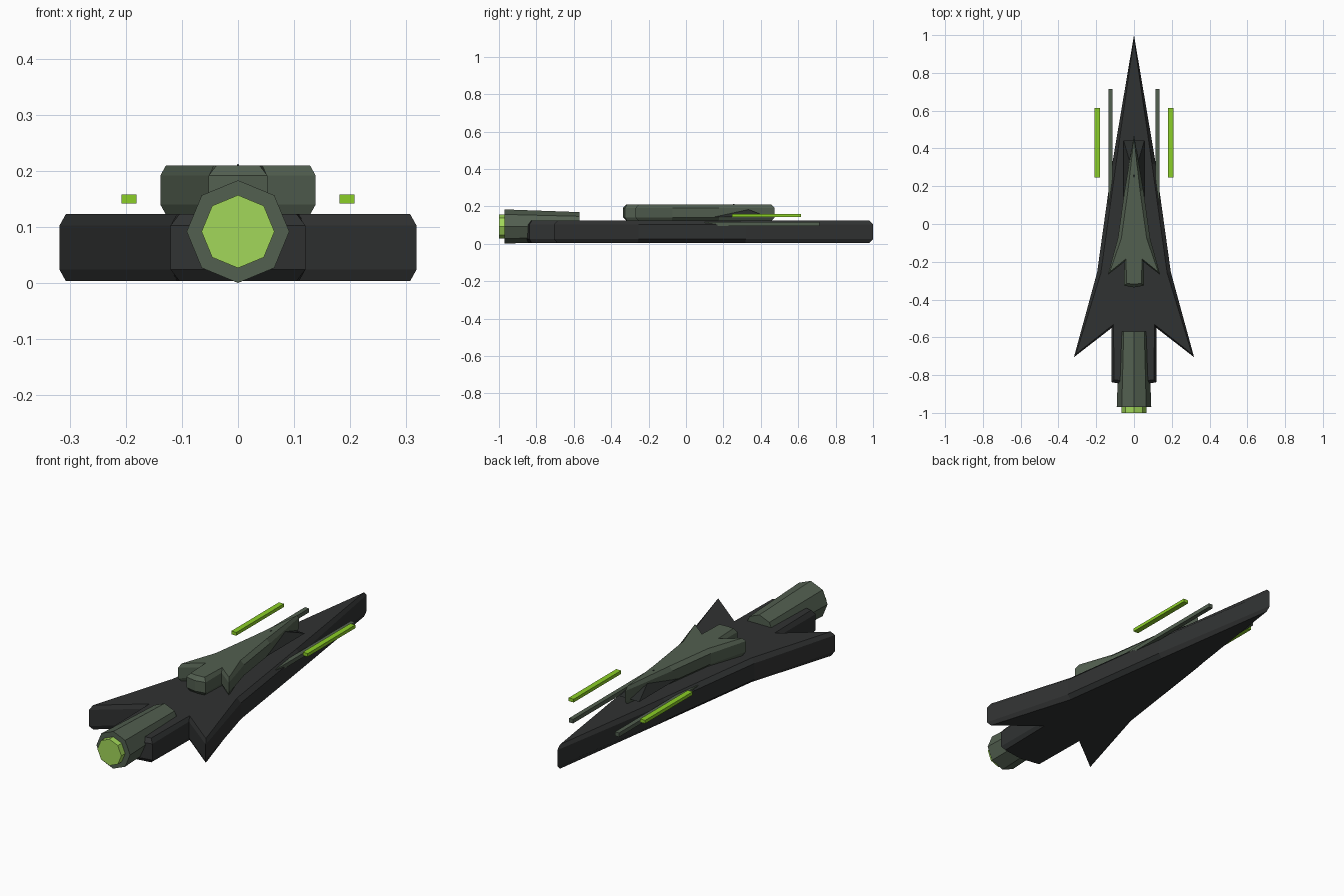
import bpy, bmesh, math
from mathutils import Vector, Matrix

if "Cube" in bpy.data.objects:
    bpy.data.objects.remove(bpy.data.objects["Cube"])


def material(name, rgb):
    m = bpy.data.materials.new(name)
    m.diffuse_color = (*rgb, 1)
    m.use_nodes = True
    m.node_tree.nodes["Principled BSDF"].inputs["Base Color"].default_value = m.diffuse_color
    return m


DARK = material("dark_armour", (0.03, 0.032, 0.032))
OLIVE = material("olive_plating", (0.085, 0.115, 0.08))
BLACK = material("dark_glass", (0.022, 0.025, 0.024))
LIME = material("lime_light", (0.26, 0.62, 0.02))
GLOW = material("engine_glow", (0.36, 0.68, 0.1))


def finish(name, bm, mat):
    bmesh.ops.recalc_face_normals(bm, faces=bm.faces)
    me = bpy.data.meshes.new(name)
    bm.to_mesh(me)
    bm.free()
    me.materials.append(mat)
    ob = bpy.data.objects.new(name, me)
    bpy.context.collection.objects.link(ob)
    return ob


def inset(pts, d):
    """Move each outline corner a fixed distance inward along its bisector."""
    out = []
    n = len(pts)
    for i, p in enumerate(pts):
        a = (p - pts[i - 1]).normalized()
        b = (pts[(i + 1) % n] - p).normalized()
        inward = Vector((a.y + b.y, -a.x - b.x)).normalized()
        out.append(p + inward * d)
    return out


def chamfered_plate(name, pts, z0, z1, c, mat):
    """Solid outline with chamfered top and bottom edges."""
    bm = bmesh.new()
    small = inset(pts, c)
    levels = [(small, z0), (pts, z0 + c), (pts, z1 - c), (small, z1)]
    rings = [[bm.verts.new((p.x, p.y, z)) for p in ring] for ring, z in levels]
    n = len(pts)
    for lo, hi in zip(rings, rings[1:]):
        for i in range(n):
            j = (i + 1) % n
            bm.faces.new((lo[i], lo[j], hi[j], hi[i]))
    caps = [bm.faces.new(rings[0]), bm.faces.new(rings[-1])]
    bmesh.ops.triangulate(bm, faces=caps)
    return finish(name, bm, mat)


def box(name, x, y, z, mat):
    bm = bmesh.new()
    size = [b - a for a, b in (x, y, z)]
    mid = [(a + b) / 2 for a, b in (x, y, z)]
    bmesh.ops.create_cube(bm, size=1, matrix=Matrix.Translation(mid) @ Matrix.Diagonal((*size, 1)))
    return finish(name, bm, mat)


def octagon_tube(name, r_back, r_front, y0, y1, z, mat):
    bm = bmesh.new()
    m = Matrix.Translation((0, (y0 + y1) / 2, z)) @ Matrix.Rotation(-math.pi / 2, 4, 'X')
    bmesh.ops.create_cone(bm, cap_ends=True, segments=8, radius1=r_back,
                          radius2=r_front, depth=y1 - y0, matrix=m)
    return finish(name, bm, mat)


# Dart outline, clockwise from the nose, mirrored for the left side
right = [(0.115, 0.32), (0.195, -0.255), (0.318, -0.705), (0.118, -0.55), (0.12, -0.837)]
outline = [(0, 1)] + right + [(0, -0.86)] + [(-x, y) for x, y in reversed(right)]
outline = [Vector(p) for p in outline]

# Hull and the smaller copy of it as upper deck
chamfered_plate("hull", outline, 0.004, 0.123, 0.02, DARK)
deck = [p * 0.435 + Vector((0, 0.038)) for p in outline]
chamfered_plate("upper_deck", deck, 0.122, 0.21, 0.018, OLIVE)

# Pyramid canopy poking through the deck
bm = bmesh.new()
base = [bm.verts.new(p) for p in ((-.055, .07, .142), (.055, .07, .142), (.055, .442, .142), (-.055, .442, .142))]
apex = bm.verts.new((0, 0.255, 0.213))
bm.faces.new(base)
for i in range(4):
    bm.faces.new((base[i], base[(i + 1) % 4], apex))
finish("canopy", bm, BLACK)

# Engine and its exhaust
octagon_tube("engine", 0.0915, 0.077, -0.97, -0.57, 0.092, OLIVE)
octagon_tube("engine_exhaust", 0.065, 0.065, -1.0, -0.96, 0.092, GLOW)

# Gun barrels and light bars on both sides
for side, s in (("left", -1), ("right", 1)):
    box(f"gun_barrel_{side}", sorted((s * 0.114, s * 0.136)), (0.1, 0.715), (0.095, 0.115), OLIVE)
    box(f"light_bar_{side}", sorted((s * 0.181, s * 0.208)), (0.245, 0.615), (0.142, 0.158), LIME)
